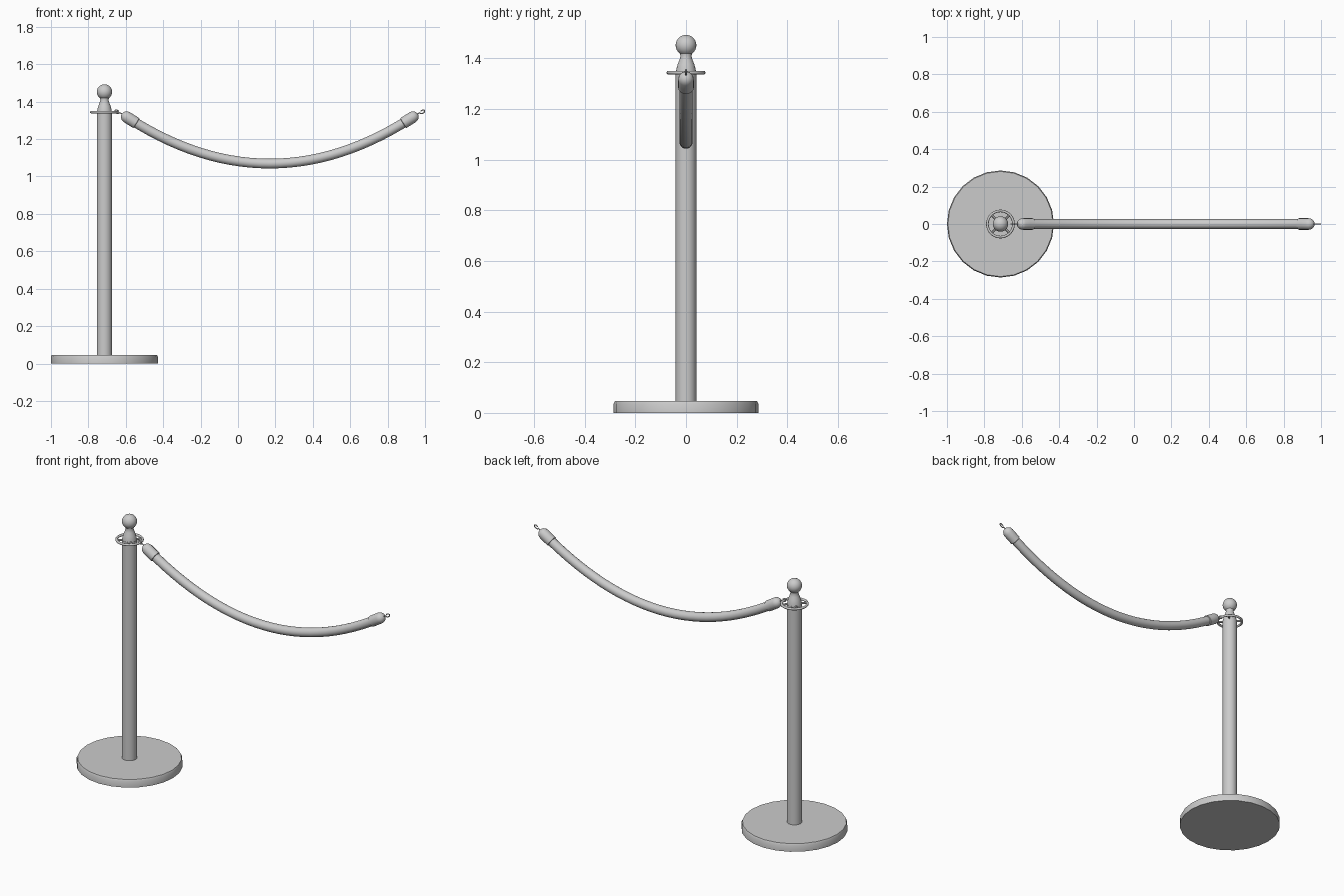
import bpy, bmesh
from math import sin, cos, pi, radians
from mathutils import Vector

cube = bpy.data.objects.get("Cube")
if cube:
    bpy.data.objects.remove(cube, do_unlink=True)

GREY = (0.6, 0.6, 0.6, 1)
mat = bpy.data.materials.new("light grey")
mat.use_nodes = True
mat.diffuse_color = GREY
bsdf = mat.node_tree.nodes["Principled BSDF"]
bsdf.inputs["Base Color"].default_value = GREY

POST_X = -0.714
RING_Z, RING_R = 1.344, 0.07
MID_X, LOW_Z, SAG = 0.17, 1.069, 0.425


def finish(name, bm, angle=35):
    bmesh.ops.recalc_face_normals(bm, faces=bm.faces)
    mesh = bpy.data.meshes.new(name)
    bm.to_mesh(mesh)
    bm.free()
    mesh.materials.append(mat)
    obj = bpy.data.objects.new(name, mesh)
    bpy.context.collection.objects.link(obj)
    bpy.ops.object.select_all(action='DESELECT')
    obj.select_set(True)
    bpy.context.view_layer.objects.active = obj
    bpy.ops.object.shade_smooth_by_angle(angle=radians(angle))
    return obj


def skin(bm, loops, closed=False):
    """Bridge vertex loops into a tube, capping the ends if it is open."""
    n = len(loops[0])
    count = len(loops) if closed else len(loops) - 1
    for i in range(count):
        a, b = loops[i], loops[(i + 1) % len(loops)]
        for j in range(n):
            k = (j + 1) % n
            bm.faces.new((a[j], a[k], b[k], b[j]))
    if not closed:
        bm.faces.new(loops[0])
        bm.faces.new(loops[-1])


def lathe(name, profile, sides):
    """Revolve (radius, z) points about the post axis."""
    bm = bmesh.new()
    loops = [[bm.verts.new((POST_X + r * cos(2 * pi * j / sides),
                            r * sin(2 * pi * j / sides), z))
              for j in range(sides)] for r, z in profile]
    skin(bm, loops)
    return finish(name, bm)


def sweep(name, path, radii, sides):
    """Sweep a circle along (x, z) points in the plane y = 0."""
    bm = bmesh.new()
    pts = [Vector((x, 0, z)) for x, z in path]
    loops = []
    for i, p in enumerate(pts):
        t = (pts[min(i + 1, len(pts) - 1)] - pts[max(i - 1, 0)]).normalized()
        up = Vector((-t.z, 0, t.x))
        loops.append([bm.verts.new(p + radii[i] * (
            up * cos(2 * pi * j / sides) + Vector((0, 1, 0)) * sin(2 * pi * j / sides)))
            for j in range(sides)])
    skin(bm, loops)
    return finish(name, bm, 50)


def rope_point(d):
    return MID_X + d, LOW_Z + SAG * d * d


# Post: base, pole and ball finial
lathe("base", [(0.286, 0), (0.286, 0.036), (0.281, 0.046)], 24)
lathe("pole", [(0.041, 0.046), (0.041, 1.345)], 24)
ball = [(0.041 * sin(a), 1.452 - 0.041 * cos(a))
        for a in [radians(35 + 14 * i) for i in range(11)]]
lathe("finial", [(0.04, 1.34), (0.038, 1.358), (0.033, 1.376), (0.026, 1.394),
                 (0.022, 1.408)] + ball, 24)

# Hanging ring around the pole with four spokes
bm = bmesh.new()
loops = []
for i in range(32):
    a = 2 * pi * i / 32
    loops.append([bm.verts.new((POST_X + (RING_R + 0.007 * cos(b)) * cos(a),
                                (RING_R + 0.007 * cos(b)) * sin(a),
                                RING_Z + 0.007 * sin(b)))
                  for b in [2 * pi * j / 10 for j in range(10)]])
skin(bm, loops, closed=True)
finish("ring", bm, 60)
for i in range(4):
    a = pi / 4 + i * pi / 2
    bpy.ops.mesh.primitive_cylinder_add(
        vertices=8, radius=0.006, depth=0.036, rotation=(0, pi / 2, a),
        location=(POST_X + 0.052 * cos(a), 0.052 * sin(a), RING_Z))
    spoke = bpy.context.object
    spoke.name = f"ring_spoke_{i + 1}"
    spoke.data.materials.append(mat)
    bpy.ops.object.shade_smooth_by_angle()

# Rope sagging between its two end caps
steps = 28
sweep("rope", [rope_point(-0.75 + 1.5 * i / steps) for i in range(steps + 1)],
      [0.026] * (steps + 1), 16)

# End caps and hooks, mirrored about the lowest point of the rope
cap = [(0.712, 0.026), (0.714, 0.031), (0.74, 0.031), (0.765, 0.031), (0.776, 0.028),
       (0.784, 0.021), (0.789, 0.012), (0.791, 0.003)]
for side, label in ((-1, "right"), (1, "left")):
    sweep(label + "_rope_cap", [rope_point(side * d) for d, r in cap],
          [r for d, r in cap], 16)
    # Short shank running into an open loop
    shank = [(0.785, 1.331), (0.797, 1.338), (0.803, 1.342)]
    loop = [(0.816 + 0.012 * cos(a), 1.346 + 0.009 * sin(a) + 0.4 * 0.012 * cos(a))
            for a in [radians(200 + 25 * i) for i in range(13)]]
    path = [(MID_X + side * d, z) for d, z in shank + loop]
    sweep(label + "_hook", path, [0.003] * len(path), 8)
